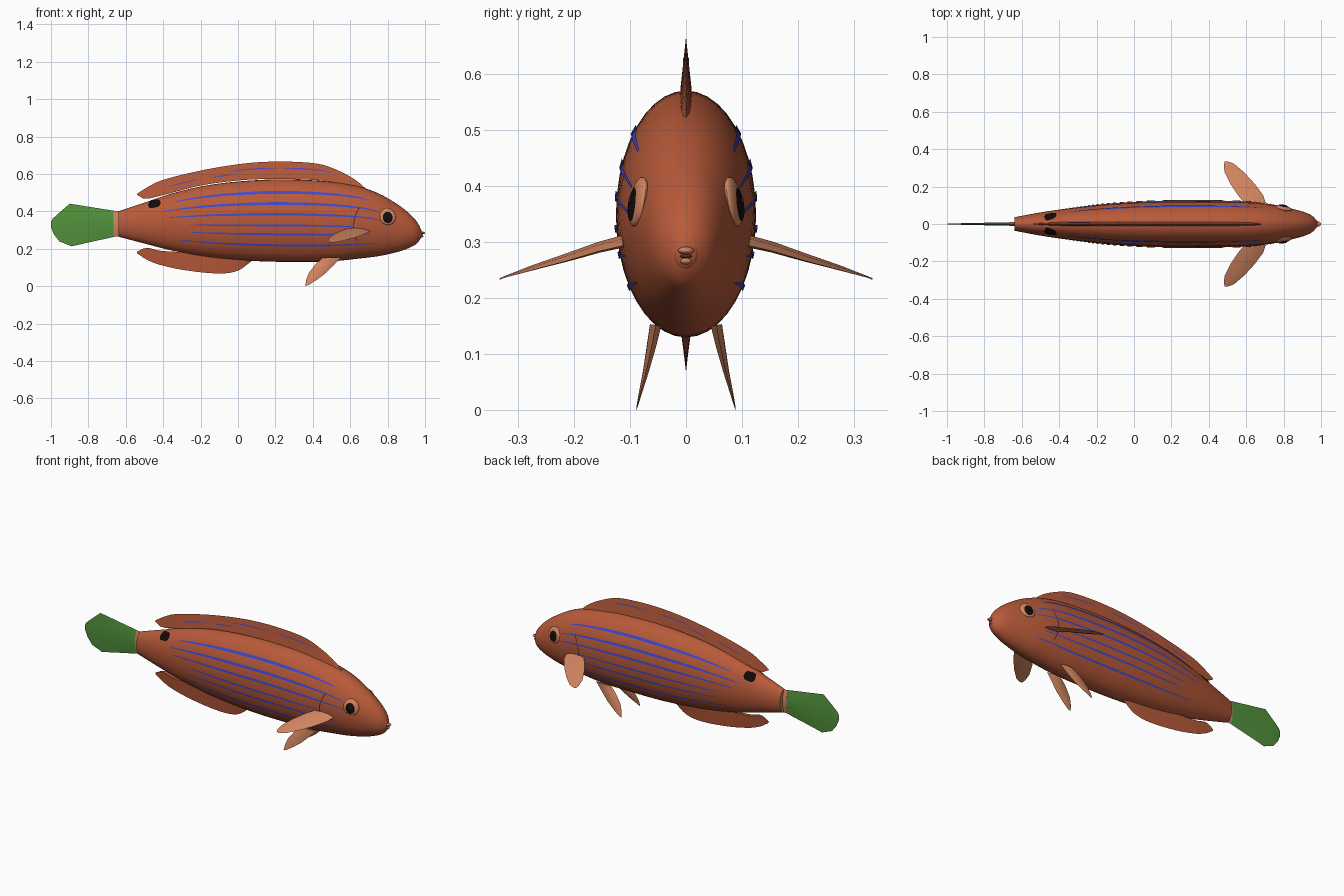
import bpy, bmesh, math
from mathutils import Vector, Matrix, Euler

if "Cube" in bpy.data.objects:
    bpy.data.objects.remove(bpy.data.objects["Cube"])


def material(name, rgb):
    m = bpy.data.materials.new(name)
    m.diffuse_color = (*rgb, 1)
    m.use_nodes = True
    m.node_tree.nodes["Principled BSDF"].inputs["Base Color"].default_value = m.diffuse_color
    return m


RUST = material("rust orange", (0.48, 0.102, 0.042))
SALMON = material("salmon", (0.64, 0.235, 0.118))
GREEN = material("tail green", (0.085, 0.29, 0.045))
BLUE = material("stripe blue", (0.048, 0.068, 0.62))
BLACK = material("black", (0.006, 0.003, 0.003))
BROWN = material("gill brown", (0.10, 0.025, 0.012))


def curve(table, x, col):
    """Smooth interpolation of one column of a table sorted by its first column."""
    n = len(table)
    i = max(k for k in range(n - 1) if k == 0 or table[k][0] <= x)

    def slope(k):
        a, b = table[max(k - 1, 0)], table[min(k + 1, n - 1)]
        return (b[col] - a[col]) / (b[0] - a[0])
    p, q = table[i], table[i + 1]
    d = q[0] - p[0]
    t = min(max((x - p[0]) / d, 0), 1)
    return ((2*t**3 - 3*t**2 + 1) * p[col] + (t**3 - 2*t*t + t) * d * slope(i)
            + (3*t*t - 2*t**3) * q[col] + (t**3 - t*t) * d * slope(i + 1))


def make(name, verts, faces, mat, mirror=False, angle=40, closed=True):
    me = bpy.data.meshes.new(name)
    me.from_pydata([tuple(v) for v in verts], [], faces)
    me.materials.append(mat)
    if closed:
        bm = bmesh.new()
        bm.from_mesh(me)
        bmesh.ops.recalc_face_normals(bm, faces=bm.faces[:])
        bm.to_mesh(me)
        bm.free()
    ob = bpy.data.objects.new(name, me)
    bpy.context.collection.objects.link(ob)
    bpy.ops.object.select_all(action='DESELECT')
    ob.select_set(True)
    bpy.context.view_layer.objects.active = ob
    bpy.ops.object.shade_smooth_by_angle(angle=math.radians(angle))
    if mirror:
        mod = ob.modifiers.new("mirror", 'MIRROR')
        mod.use_axis = (False, True, False)
        mod.use_mirror_merge = False
    return ob


def loft(name, rings, mat, **kw):
    n = len(rings[0])
    verts = [v for r in rings for v in r]
    faces = [(i*n + j, i*n + (j+1) % n, (i+1)*n + (j+1) % n, (i+1)*n + j)
             for i in range(len(rings) - 1) for j in range(n)]
    faces += [tuple(range(n)), tuple(range(len(verts) - n, len(verts)))]
    return make(name, verts, faces, mat, **kw)


def ribbon(name, pairs, mat):
    """Thin painted strip on the +y side, copied to the other side."""
    verts = [v for p in pairs for v in p]
    faces = [(2*i, 2*i + 1, 2*i + 3, 2*i + 2) for i in range(len(pairs) - 1)]
    return make(name, verts, faces, mat, mirror=True, closed=False)


# Body stations: x, top, bottom, half width
BODY = [(-0.64, .40, .265, .036), (-0.5, .447, .228, .062), (-0.35, .497, .19, .084),
        (-0.15, .542, .155, .108), (0.1, .567, .134, .123), (0.3, .570, .130, .125),
        (0.5, .558, .133, .124), (0.65, .532, .148, .117), (0.76, .492, .162, .101),
        (0.86, .433, .185, .078), (0.92, .385, .207, .060), (0.96, .340, .231, .038),
        (0.982, .296, .265, .010)]


def body_point(x, f, off=0.0):
    """Point on the +y flank at height fraction f."""
    t, b, w = (curve(BODY, x, c) for c in (1, 2, 3))
    c, h = (t + b) / 2, (t - b) / 2
    s = max(-1, min(1, 2*f - 1))
    y = w * math.sqrt(max(0, 1 - s*s))
    n = Vector((0, y / (w*w), s / h)).normalized()
    return Vector((x, y, c + s*h)) + n * off


def section(x, n=40):
    t, b, w = (curve(BODY, x, c) for c in (1, 2, 3))
    return [(x, w * math.cos(2*math.pi*k/n), (t+b)/2 + (t-b)/2 * math.sin(2*math.pi*k/n))
            for k in range(n)]


xs = [-0.64 + 1.49*k/40 for k in range(40)] + [0.85 + 0.132*k/12 for k in range(13)]
body = loft("body", [section(x) for x in xs], RUST)

# Pale flat end where the tail meets the body
body.data.materials.append(SALMON)
for p in body.data.polygons:
    if p.normal.x < -0.9:
        p.material_index = 1


# Median fins: x, base height, tip height
def median_fin(name, table):
    n = 36
    x0, x1 = table[0][0], table[-1][0]
    rings = []
    for k in range(n + 1):
        x = x0 + (x1 - x0)*k/n
        b, t = curve(table, x, 1), curve(table, x, 2)
        th = 0.010 * min(1, 0.25 + k/6)
        rings.append([(x, th, b), (x, 0, t), (x, -th, b)])
    loft(name, rings, RUST)


DORSAL = [(-.54, .488, .494), (-.50, .467, .520), (-.42, .482, .562), (-.2, .538, .618),
          (0, .565, .652), (.15, .573, .665), (.3, .572, .665), (.45, .564, .650),
          (.56, .545, .607), (.64, .522, .560), (.69, .50, .515)]
ANAL = [(-.54, .184, .176), (-.49, .205, .143), (-.42, .190, .115), (-.28, .180, .085),
        (-.1, .155, .068), (0, .145, .083), (.07, .145, .132)]
median_fin("dorsal_fin", DORSAL)
median_fin("anal_fin", ANAL)


# Paddle fins: leading and trailing edge pairs with the half thickness between them
def paddle(name, rows, normal, mat, mirror=True):
    rings = []
    for a, b, th in rows:
        a, b, o = Vector(a), Vector(b), Vector(normal).normalized() * th
        rings.append([a, a.lerp(b, .3) + o, a.lerp(b, .7) + o,
                      b, a.lerp(b, .7) - o, a.lerp(b, .3) - o])
    loft(name, rings, mat, mirror=mirror, angle=50)


paddle("pectoral_fin", [((.705, .112, .294), (.59, .112, .309), .008),
                        ((.69, .155, .284), (.555, .155, .298), .007),
                        ((.645, .215, .266), (.515, .215, .278), .005),
                        ((.59, .275, .250), (.485, .275, .258), .003),
                        ((.535, .322, .237), (.48, .315, .243), .001),
                        ((.505, .333, .233), (.485, .333, .236), .0005)],
       (.10, .28, 1), SALMON)
paddle("pelvic_fin", [((.55, .054, .152), (.45, .055, .150), .010),
                      ((.51, .062, .110), (.415, .062, .118), .008),
                      ((.465, .072, .066), (.378, .072, .070), .005),
                      ((.42, .081, .033), (.364, .081, .032), .003),
                      ((.38, .088, .008), (.36, .088, .000), .0005)],
       (0, 1, .22), SALMON)
paddle("tail_collar", [((-.635, 0, .400), (-.635, 0, .266), .012),
                       ((-.665, 0, .403), (-.665, 0, .264), .011)], (0, 1, 0), SALMON, mirror=False)
paddle("tail_fin", [((-.66, 0, .403), (-.66, 0, .264), .009),
                    ((-.78, 0, .422), (-.78, 0, .238), .007),
                    ((-.90, 0, .441), (-.89, 0, .213), .005),
                    ((-.95, 0, .398), (-.955, 0, .239), .003),
                    ((-.99, 0, .362), (-.985, 0, .278), .002),
                    ((-1, 0, .345), (-1, 0, .315), .001)], (0, 1, 0), GREEN, mirror=False)

# Blue flank stripes: height fraction, start, end, half thickness fraction
STRIPES = [(.84, -.34, .69, .017), (.705, -.40, .75, .017), (.577, -.37, .76, .015),
           (.443, -.27, .62, .012), (.335, -.25, .70, .012), (.203, -.32, .74, .012)]
for i, (f, a, b, th) in enumerate(STRIPES):
    pairs = []
    for k in range(51):
        x = a + (b - a)*k/50
        d = th * (0.3 + 0.7*math.sin(math.pi*k/50)**.6)
        pairs.append((body_point(x, f - d, .003), body_point(x, f + d, .003)))
    ribbon(f"flank_stripe_{i + 1}", pairs, BLUE)

# Thin dashes on the dorsal fin
for i, (s, a, b) in enumerate([(.62, -.05, .20), (.62, .24, .50), (.45, -.38, -.2), (.4, -.15, -.02)]):
    pairs = []
    for k in range(13):
        x = a + (b - a)*k/12
        lo, hi = curve(DORSAL, x, 1), curve(DORSAL, x, 2)
        d = .032 * math.sin(math.pi*(k + .5)/13)
        pairs.append([(x, .010*(1 - q) + .001, lo + (hi - lo)*q) for q in (s - d, s + d)])
    ribbon(f"fin_dash_{i + 1}", pairs, BLUE)

# Gill slit
ribbon("gill_slit", [[body_point(.618 + 0.16 * (f - .45)**2 * 3 + e, f, .003) for e in (.003, -.003)]
                     for f in [.25 + .46*k/16 for k in range(17)]], BROWN)

# Dark spot near the tail, a rounded patch wrapped on the flank
spot = []
for k in range(13):
    u = -1 + 2*k/12
    x, z = -.447 + .033*u, .439 + .006*u
    h = .017 * (1 - u**4)**.5 + .003
    t, b = curve(BODY, x, 1), curve(BODY, x, 2)
    spot.append([body_point(x, (z + e*h - b) / (t - b), .003) for e in (-1, -.4, .3, 1)])
for name, j in (("spot_lower", 0), ("spot_middle", 1), ("spot_upper", 2)):
    ribbon(name, [(r[j], r[j + 1]) for r in spot], BLACK)


def blob(name, loc, scale, mat, rot=(0, 0, 0), mirror=False):
    """Stretched ball; its mesh is placed directly so that mirroring works."""
    bm = bmesh.new()
    bmesh.ops.create_uvsphere(bm, u_segments=24, v_segments=14, radius=1)
    bm.transform(Matrix.LocRotScale(Vector(loc), Euler(rot), Vector(scale)))
    bm.verts.index_update()
    verts = [v.co.copy() for v in bm.verts]
    faces = [[v.index for v in f.verts] for f in bm.faces]
    bm.free()
    return make(name, verts, faces, mat, mirror=mirror)


# Eyes
tilt = (math.radians(10), 0, math.radians(-13))
blob("eye_rim", (.80, .085, .372), (.045, .013, .045), SALMON, tilt, True)
blob("pupil", (.80, .0915, .369), (.030, .010, .033), BLACK, tilt, True)
blob("eye_glint", (.808, .1005, .375), (.004, .002, .005), BROWN, tilt, True)

# Mouth
blob("mouth_recess", (.970, 0, .279), (.014, .022, .028), RUST)
blob("upper_lip", (.984, 0, .285), (.016, .014, .007), SALMON)
blob("lower_lip", (.980, 0, .266), (.011, .010, .006), SALMON)
blob("mouth_gap", (.980, 0, .275), (.009, .011, .004), BROWN)
